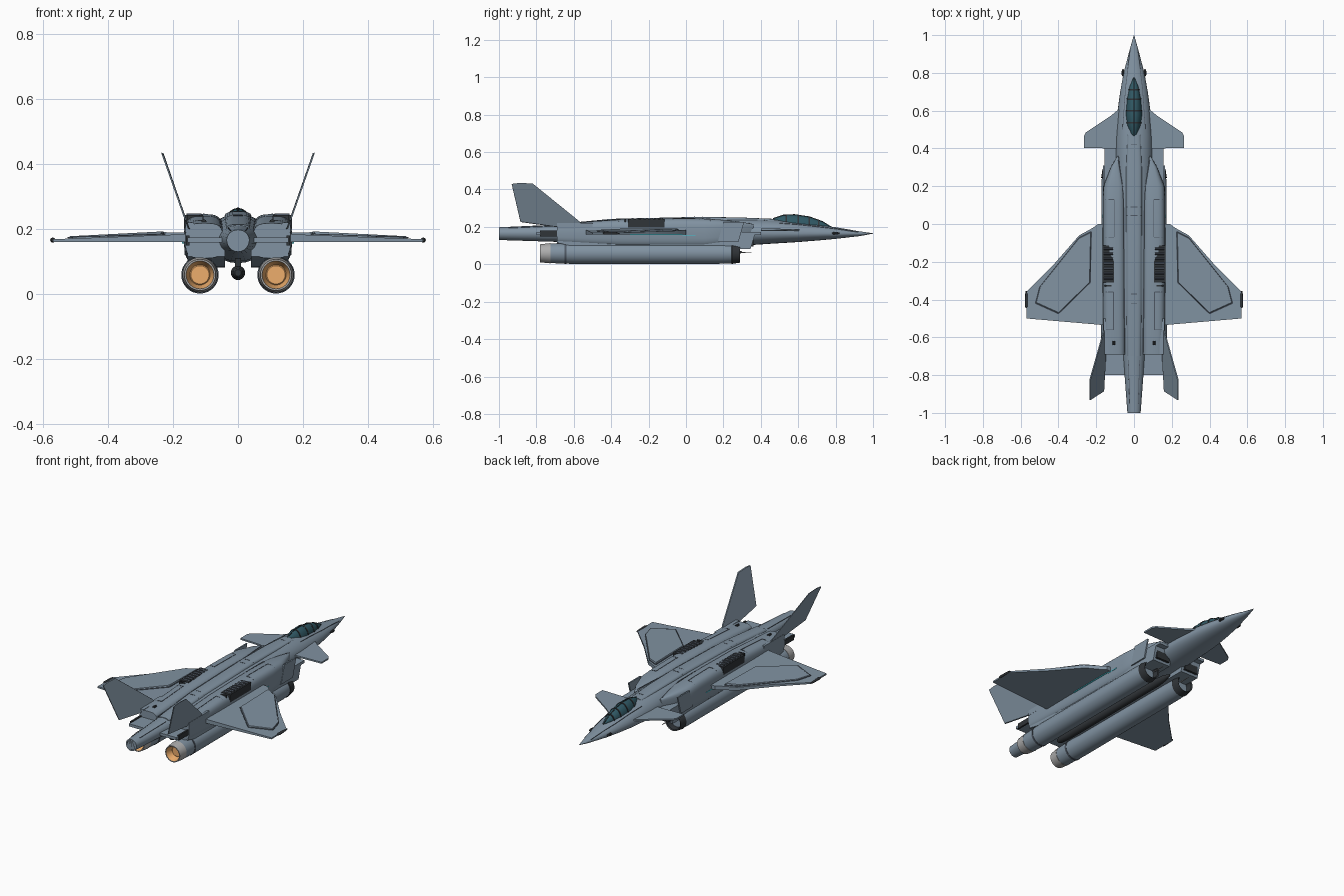
import bpy, math
from mathutils import Vector
from mathutils.bvhtree import BVHTree
import bmesh

if "Cube" in bpy.data.objects:
    bpy.data.objects.remove(bpy.data.objects["Cube"])


def mat(name, c):
    m = bpy.data.materials.new(name)
    m.diffuse_color = (*c, 1)
    m.use_nodes = True
    m.node_tree.nodes["Principled BSDF"].inputs["Base Color"].default_value = m.diffuse_color
    return m


HULL = mat("hull", (0.22, 0.29, 0.36))
DARK = mat("dark", (0.03, 0.035, 0.04))
SEAM = mat("seam", (0.08, 0.10, 0.13))
GLASS = mat("glass", (0.03, 0.10, 0.13))
METAL = mat("metal", (0.42, 0.42, 0.42))
GLOW = mat("glow", (0.85, 0.42, 0.15))
CYAN = mat("cyan", (0.05, 0.6, 0.7))


def make(name, verts, faces, m, s=1):
    """Mesh object, mirrored in x when s is -1."""
    me = bpy.data.meshes.new(name)
    me.from_pydata([(x * s, y, z) for x, y, z in verts], [], faces)
    bm = bmesh.new()
    bm.from_mesh(me)
    bmesh.ops.recalc_face_normals(bm, faces=bm.faces)
    for f in bm.faces:
        f.smooth = True
    bm.to_mesh(me)
    bm.free()
    me.set_sharp_from_angle(angle=math.radians(32))
    me.materials.append(m)
    ob = bpy.data.objects.new(name, me)
    bpy.context.collection.objects.link(ob)
    return ob


def skin(name, rings, m, s=1, caps=True):
    n = len(rings[0])
    faces = [(k * n + i, k * n + (i + 1) % n, (k + 1) * n + (i + 1) % n, (k + 1) * n + i)
             for k in range(len(rings) - 1) for i in range(n)]
    if caps:
        faces += [tuple(range(n)), tuple(range((len(rings) - 1) * n, len(rings) * n))]
    return make(name, [v for r in rings for v in r], faces, m, s)


def loft(name, secs, m, s=1, n=24, e=1.0):
    """Sections (y, centre x, half width, bottom z, widest z, top z) with squareness e."""
    rings = []
    for y, cx, hw, zb, zm, zt in secs:
        ring = []
        for i in range(n):
            a = 2 * math.pi * i / n
            c, d = math.cos(a), math.sin(a)
            q = math.copysign(abs(d) ** e, d)
            ring.append((cx + hw * math.copysign(abs(c) ** e, c), y,
                         zm + q * ((zt - zm) if q > 0 else (zm - zb))))
        rings.append(ring)
    return skin(name, rings, m, s)


def tube(name, x, z, prof, m, s=1, n=32, caps=True):
    """Turned part along y from (y, radius) pairs."""
    return skin(name, [[(x + r * math.cos(2 * math.pi * i / n), y, z + r * math.sin(2 * math.pi * i / n))
                        for i in range(n)] for y, r in prof], m, s, caps)


def slab(name, pts, off, m, s=1):
    o = Vector(off)
    return skin(name, [pts, [tuple(Vector(p) + o) for p in pts]], m, s)


def box(name, x0, x1, y0, y1, z0, z1, m, s=1):
    return slab(name, [(x0, y0, z0), (x1, y0, z0), (x1, y1, z0), (x0, y1, z0)], (0, 0, z1 - z0), m, s)


trees = []


def track(ob):
    trees.append(BVHTree.FromPolygons([v.co for v in ob.data.vertices],
                                      [p.vertices for p in ob.data.polygons]))


def seam(name, pts, s=1, w=0.002):
    """Thin panel line draped onto the upper surfaces."""
    for a, b in zip(pts, pts[1:]):
        a, b = Vector((a[0] * s, a[1], 1)), Vector((b[0] * s, b[1], 1))
        side = Vector((a.y - b.y, b.x - a.x, 0)).normalized() * w
        steps = max(2, int((b - a).length / 0.02))
        rings = []
        for k in range(steps + 1):
            p = a.lerp(b, k / steps)
            hits = [h for h in (t.ray_cast(p, Vector((0, 0, -1)))[0] for t in trees) if h]
            if hits:
                p.z = max(h.z for h in hits)
                rings.append([tuple(p + side * u + Vector((0, 0, v)))
                              for u, v in ((-1, -.002), (1, -.002), (1, .0015), (-1, .0015))])
        if len(rings) > 1:
            skin(name, rings, SEAM)


# Central fuselage from nose tip to tail boom
track(loft("fuselage", [
    (1.0, 0, .001, .164, .165, .166), (.93, 0, .021, .151, .164, .176), (.8, 0, .055, .136, .164, .198),
    (.7, 0, .073, .127, .164, .213), (.6, 0, .087, .119, .164, .226), (.47, 0, .096, .111, .165, .240),
    (.3, 0, .098, .10, .166, .246), (.0, 0, .09, .095, .168, .247), (-.35, 0, .085, .10, .168, .238),
    (-.6, 0, .066, .115, .168, .222), (-.69, 0, .058, .12, .168, .212), (-1.0, 0, .035, .13, .166, .198)],
    HULL, n=24, e=1.0))
tube("tail_cap", 0, .165, [(-.99, .03), (-1.0, .03)], DARK, n=12)

# Dorsal spine
track(loft("spine", [(.47, 0, .036, .20, .22, .243), (.3, 0, .042, .20, .23, .250), (.08, 0, .042, .2, .23, .254),
                     (-.4, 0, .042, .18, .21, .243), (-.7, 0, .038, .17, .19, .214)], HULL, e=.6))

# Canopy with frame hoops
can = [(.775, .003, .20), (.73, .022, .228), (.66, .037, .253), (.58, .044, .265), (.52, .038, .262), (.465, .016, .244)]
loft("canopy", [(y, 0, w, .19, .205, z) for y, w, z in can], GLASS)
for y, w, z in [(.71, .027, .236), (.66, .037, .253), (.60, .0425, .2625), (.535, .0395, .263)]:
    loft("canopy_frame", [(y + d, 0, w + .002, .19, .205, z + .002) for d in (.004, -.004)], DARK)
loft("canopy_ridge", [(y, 0, .003, z - .01, z - .003, z + .003) for y, w, z in can], DARK, n=8)

# Flat body deck
box("deck", -.155, .155, -.8, .4, .158, .174, HULL)

for s in (1, -1):
    # Upper nacelle
    track(loft("nacelle", [
        (.36, .085, .004, .17, .19, .215), (.3, .097, .026, .14, .19, .226), (.2, .104, .058, .10, .175, .238),
        (.1, .105, .060, .09, .17, .244), (-.05, .105, .061, .09, .17, .246), (-.35, .105, .061, .09, .17, .24),
        (-.69, .104, .058, .11, .165, .218)], HULL, s, n=32, e=.6))
    # Intake trunk under the deck
    slab("intake_trunk", [(.04, .37, .165), (.04, .345, .082), (.04, -.55, .085), (.04, -.69, .115), (.04, -.69, .165)],
         (.115, 0, 0), HULL, s)
    box("intake_mouth", .055, .142, .34, .362, .095, .152, DARK, s)
    slab("intake_lip", [(.156, .31, .225), (.156, .28, .12), (.156, .17, .12), (.156, .2, .225)], (.008, 0, 0), HULL, s)
    # Under-slung engine
    tube("engine", .117, .059, [(.25, .053), (.2, .056), (-.6, .057), (-.735, .052)], HULL, s)
    tube("engine_intake", .117, .059, [(.15, .01), (.16, .038), (.285, .044), (.29, .05), (.245, .057), (.24, .05)], DARK, s)
    tube("nozzle", .117, .059, [(-.725, .054), (-.78, .048), (-.78, .043), (-.72, .034)], METAL, s)
    tube("nozzle_inner", .117, .059, [(-.778, .0425), (-.735, .03)], GLOW, s, caps=False)
    tube("nozzle_glow", .117, .059, [(-.738, .032), (-.742, .028)], GLOW, s)
    tube("engine_band", .117, .059, [(-.64, .0575), (-.65, .0575)], SEAM, s)
    box("engine_pylon", .09, .14, -.62, .22, .09, .12, HULL, s)

    # Main wing with thickened inner panel
    wing = [(.14, .0, .16), (.19, .0, .16), (.217, -.02, .16), (.29, -.06, .16), (.43, -.22, .16), (.57, -.36, .16),
            (.57, -.5, .16), (.14, -.537, .16)]
    skin("wing", [wing, [(x, y, .185 - (x - .14) * .038) for x, y, z in wing]], HULL, s)
    pan = [(.226, -.04), (.29, -.072), (.5, -.335), (.522, -.42), (.4, -.475), (.232, -.31)]
    mx, my = .36, -.26
    skin("wing_panel", [[(x, y, .165) for x, y in pan],
                        [(x, y, .187 - (x - .14) * .036) for x, y in pan],
                        [(mx + (x - mx) * .97, my + (y - my) * .97, .197 - (x - .14) * .05) for x, y in pan]], HULL, s)
    for (ax, ay), (bx, by) in zip(pan, pan[1:] + pan[:1]):
        d = Vector((ay - by, bx - ax, 0)).normalized() * .003
        q = [Vector((x, y, .1865 - (x - .14) * .036)) for x, y in ((ax, ay), (bx, by))]
        slab("wing_panel_line", [tuple(q[0] - d), tuple(q[1] - d), tuple(q[1] + d), tuple(q[0] + d)], (0, 0, .0025), SEAM, s)
    tube("wingtip_pod", .57, .166, [(-.355, .003), (-.37, .006), (-.43, .008), (-.445, .004)], DARK, s, n=12)
    # Glow strip along the body side
    box("side_light", .163, .167, -.02, .05, .154, .158, CYAN, s)
    box("wing_edge_light", .168, .172, -.3, -.02, .156, .160, CYAN, s)

    # Canard
    can_pts = [(.06, .62, .178), (.09, .6, .178), (.12, .575, .178), (.255, .485, .182), (.266, .465, .182),
               (.266, .402, .182), (.06, .40, .178)]
    slab("canard", can_pts, (0, 0, .009), HULL, s)

    # Canted tail fin
    fin = [(.148, -.55, .2), (.158, -.57, .228), (.229, -.82, .43), (.229, -.89, .433), (.229, -.932, .428),
           (.158, -.885, .226), (.148, -.7, .2)]
    slab("tail_fin", fin, (.006, 0, .002), HULL, s)
    slab("fin_root", [(.135, -.5, .19), (.162, -.5, .19), (.162, -.69, .19), (.135, -.69, .19)], (0, 0, .03), HULL, s)
    box("tail_side_rail", .15, .16, -.78, -.56, .15, .18, DARK, s)

    # Louvred vent
    box("vent", .107, .166, -.31, -.115, .198, .243, DARK, s)
    for k in range(7):
        y = -.295 + k * .026
        slab("vent_slat", [(.112, y, .241), (.112, y + .016, .241), (.112, y + .012, .248), (.112, y + .006, .248)],
             (.046, 0, 0), SEAM, s)
    box("vent_latch", .118, .155, -.33, -.322, .225, .243, DARK, s)

    # Nose sensors and belly probe
    tube("nose_sensor", .058, .166, [(.82, .003), (.81, .007), (.79, .007), (.78, .003)], DARK, s, n=10)
    tube("chin_probe", .09, .062, [(.35, .002), (.28, .003)], METAL, s, n=8)
    tube("aft_thruster", .105, .222, [(-.62, .008), (-.64, .008)], DARK, s, n=10)

    # Panel lines
    seam("panel_line", [(.105, .13), (.15, .13)], s)
    seam("panel_line", [(.105, .13), (.105, -.07), (.15, -.07)], s)
    seam("panel_line", [(.15, -.36), (.108, -.36), (.108, -.56), (.15, -.56)], s)
    seam("panel_line", [(.05, -.55), (.05, -.68)], s)
    seam("panel_line", [(.085, .34), (.054, .15), (.05, -.5)], s)
    seam("panel_line", [(.02, .92), (.045, .72), (.06, .5)], s, .0015)
    seam("panel_line", [(.03, -.72), (.022, -.95)], s, .0015)

# Spine cross seams
for y in (.42, .09, .045, -.37, -.42):
    seam("spine_seam", [(-.038, y), (.038, y)])

# Belly tank on pylon
tube("belly_tank", 0, .065, [(.3, .004), (.26, .016), (.2, .022), (-.55, .022), (-.62, .016), (-.63, .01)], DARK, n=20)
box("belly_pylon", -.01, .01, -.5, .15, .08, .11, DARK)
